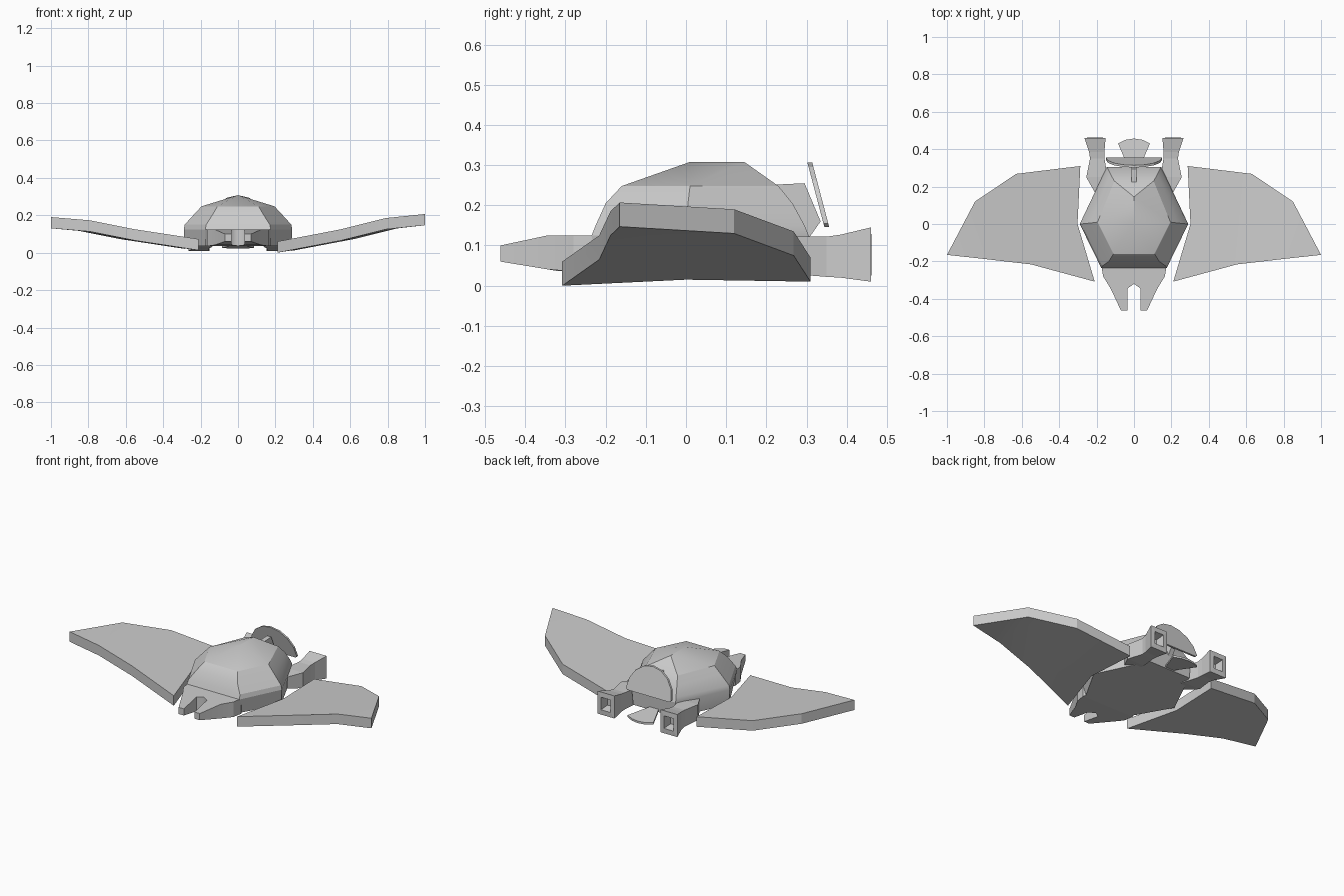
import bpy, bmesh, math

if "Cube" in bpy.data.objects:
    bpy.data.objects.remove(bpy.data.objects["Cube"])


def finish(name, bm, mirror=False, smooth=True):
    bmesh.ops.recalc_face_normals(bm, faces=bm.faces)
    me = bpy.data.meshes.new(name)
    bm.to_mesh(me)
    bm.free()
    ob = bpy.data.objects.new(name, me)
    bpy.context.collection.objects.link(ob)
    bpy.ops.object.select_all(action='DESELECT')
    ob.select_set(True)
    bpy.context.view_layer.objects.active = ob
    if mirror:
        mod = ob.modifiers.new("Mirror", 'MIRROR')
        mod.use_clip = True
        mod.merge_threshold = 0.0005
    if smooth:
        bpy.ops.object.shade_smooth_by_angle(angle=math.radians(20))
    return ob


def bridge(bm, rings):
    # join matching closed rings with quads
    for a, b in zip(rings, rings[1:]):
        n = len(a)
        for i in range(n):
            bm.faces.new((a[i], a[(i + 1) % n], b[(i + 1) % n], b[i]))


def prism(bm, low, high):
    # solid between two outlines with equal point counts
    a = [bm.verts.new(p) for p in low]
    b = [bm.verts.new(p) for p in high]
    bm.faces.new(a)
    bm.faces.new(b)
    bridge(bm, [a, b])


# Body shell: stacked hexagons closed by a ridge
bm = bmesh.new()
rings = []
for z, fx, fy, sx, sy, bx, by in [
        (0.035, 0.16, -0.22, 0.285, 0, 0.14, 0.30),
        (0.125, 0.175, -0.235, 0.29, 0, 0.145, 0.305),
        (0.15, 0.17, -0.225, 0.285, 0, 0.14, 0.295),
        (0.205, 0.135, -0.20, 0.235, 0.005, 0.125, 0.265),
        (0.248, 0.11, -0.16, 0.195, 0.01, 0.105, 0.23)]:
    rings.append([bm.verts.new((x, y, z)) for x, y in
                  [(-fx, fy), (fx, fy), (sx, sy), (bx, by), (-bx, by), (-sx, sy)]])
bridge(bm, rings)
bm.faces.new(rings[0])
t = rings[-1]
r0, r1 = bm.verts.new((0, 0.01, 0.308)), bm.verts.new((0, 0.145, 0.308))
for f in [(t[0], t[1], r0), (t[1], t[2], r0), (t[2], t[3], r1), (t[3], t[4], r1),
          (t[4], t[5], r1), (t[5], t[0], r0), (t[2], r1, r0), (t[5], r0, r1)]:
    bm.faces.new(f)
finish("body_shell", bm)

# Head: tapering wedge with a notch, mirrored halves
bm = bmesh.new()
outline = [(0, -0.19), (0, -0.32), (0.035, -0.345), (0.035, -0.462),
           (0.07, -0.462), (0.125, -0.345), (0.165, -0.28), (0.175, -0.22), (0.16, -0.19)]


def head_top(y):
    return 0.125 - 0.025 * max(0, (-0.345 - y) / 0.117)


def head_bottom(y):
    return 0.035 + 0.025 * max(0, (-0.31 - y) / 0.152)


prism(bm, [(x, y, head_bottom(y)) for x, y in outline],
      [(x, y, head_top(y)) for x, y in outline])
for f in [f for f in bm.faces if all(abs(v.co.x) < 1e-5 for v in f.verts)]:
    bm.faces.remove(f)
finish("head", bm, mirror=True)

# Wings: curved plates, the left one slightly flatter
points = [(0.21, -0.308, 0.0), (0.55, -0.216, 0.065), (0.79, -0.188, 0.125),
          (1.0, -0.165, 0.147), (0.85, 0.12, 0.13), (0.63, 0.268, 0.075),
          (0.287, 0.31, 0.01), (0.302, 0.0, 0.015)]
panels = [(0, 1, 7), (1, 5, 6, 7), (1, 2, 4, 5), (2, 3, 4)]
for side, name, scale, lift in [(1, "right_wing", 1, 0), (-1, "left_wing", 0.8, 0.013)]:
    bm = bmesh.new()
    low = [bm.verts.new((side * x, y, z * scale + lift)) for x, y, z in points]
    high = [bm.verts.new(v.co + type(v.co)((0, 0, 0.06))) for v in low]
    for p in panels:
        bm.faces.new([low[i] for i in p])
        bm.faces.new([high[i] for i in p])
    bridge(bm, [low, high])
    finish(name, bm)

# Rear thrusters: square tubes flaring into hollow nozzles
bm = bmesh.new()
rings = []
for y, x0, x1, z0, z1 in [
        (0.17, 0.13, 0.21, 0.045, 0.115),
        (0.25, 0.14, 0.255, 0.03, 0.122),
        (0.35, 0.158, 0.235, 0.022, 0.122),
        (0.385, 0.158, 0.24, 0.02, 0.127),
        (0.46, 0.152, 0.265, 0.01, 0.145),
        (0.462, 0.178, 0.24, 0.04, 0.115),
        (0.41, 0.185, 0.232, 0.05, 0.105)]:
    rings.append([bm.verts.new(p) for p in
                  [(x0, y, z0), (x1, y, z0), (x1, y, z1), (x0, y, z1)]])
bridge(bm, rings)
bm.faces.new(rings[0])
bm.faces.new(rings[-1])
finish("rear_thrusters", bm, mirror=True, smooth=False)

# Upright tail fan: leaning half disc
bm = bmesh.new()
arc = [(0.15 * math.cos(math.pi * i / 8), math.sin(math.pi * i / 8)) for i in range(9)]
arc = [(-0.14, -0.06)] + arc[::-1] + [(0.14, -0.06)]
fan = [(x, 0.348 - 0.04 * h, 0.155 + 0.152 * h) for x, h in arc]
prism(bm, [(x, y - 0.006, z) for x, y, z in fan],
      [(x, y + 0.006, z) for x, y, z in fan])
finish("tail_fan_upright", bm, smooth=False)

# Strut joining the upright fan to the shell
bm = bmesh.new()
strut = [(0.19, 0.25), (0.295, 0.255), (0.335, 0.16), (0.30, 0.11), (0.2, 0.11)]
prism(bm, [(-0.014, y, z) for y, z in strut], [(0.014, y, z) for y, z in strut])
finish("tail_strut", bm, smooth=False)

# Lower tail fan: flat flared blade below the nozzles
bm = bmesh.new()
blade = [(-0.02, 0.28), (-0.055, 0.36), (-0.085, 0.43), (-0.045, 0.45), (0, 0.457),
         (0.045, 0.45), (0.085, 0.43), (0.055, 0.36), (0.02, 0.28)]


def blade_z(y):
    return 0.022 + 0.12 * (0.457 - y)


prism(bm, [(x, y, blade_z(y)) for x, y in blade],
      [(x, y, blade_z(y) + 0.012) for x, y in blade])
finish("tail_fan_lower", bm, smooth=False)
